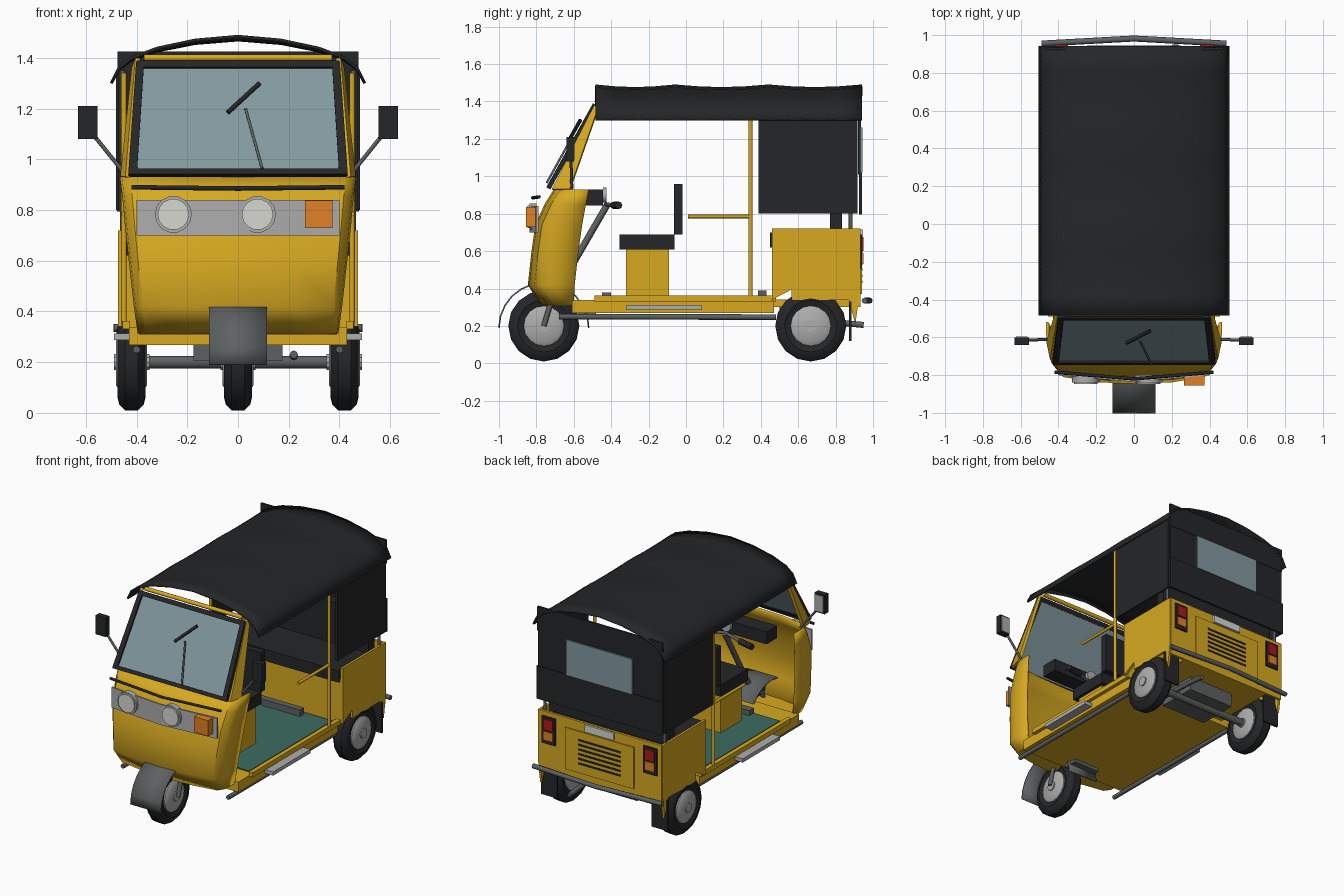
import bpy, bmesh
from math import sin, cos, pi
from mathutils import Vector, Matrix

if "Cube" in bpy.data.objects:
    bpy.data.objects.remove(bpy.data.objects["Cube"])


def mat(name, *rgb):
    m = bpy.data.materials.new(name)
    m.diffuse_color = (*rgb, 1)
    m.use_nodes = True
    m.node_tree.nodes["Principled BSDF"].inputs["Base Color"].default_value = m.diffuse_color
    return m


YEL = mat("yellow", .68, .40, .015)
BLK = mat("black", .018, .019, .021)
DRK = mat("dark_grey", .11, .12, .12)
LIT = mat("light_grey", .42, .42, .42)
LAMP = mat("lamp", .68, .68, .64)
GLS = mat("glass", .22, .32, .35)
GRN = mat("green", .045, .15, .12)
ORG = mat("orange", .75, .22, .02)
RED = mat("red", .4, .01, .01)


def finish(name, bm, m=None, mirror=False, smooth=None, thick=0):
    bmesh.ops.recalc_face_normals(bm, faces=bm.faces)
    me = bpy.data.meshes.new(name)
    bm.to_mesh(me)
    bm.free()
    ob = bpy.data.objects.new(name, me)
    bpy.context.collection.objects.link(ob)
    if m:
        me.materials.append(m)
    if smooth:
        bpy.context.view_layer.objects.active = ob
        ob.select_set(True)
        bpy.ops.object.shade_smooth_by_angle(angle=smooth)
        ob.select_set(False)
    if thick:
        s = ob.modifiers.new("thickness", "SOLIDIFY")
        s.thickness, s.offset = thick, 0
    if mirror:
        ob.modifiers.new("mirror", "MIRROR")
    return ob


def box(name, x, y, z, m=None, mirror=False):
    bm = bmesh.new()
    bmesh.ops.create_cube(bm, size=1)
    for v in bm.verts:
        v.co = [a[0] + (c + .5) * (a[1] - a[0]) for a, c in zip((x, y, z), v.co)]
    return finish(name, bm, m, mirror)


def loft(name, rows, m=None, thick=0, mirror=False, smooth=None, close=False):
    bm = bmesh.new()
    vs = [[bm.verts.new(p) for p in r] for r in rows]
    for a, b in zip(vs, vs[1:]):
        n = len(a)
        for i in range(n if close else n - 1):
            j = (i + 1) % n
            bm.faces.new((a[i], a[j], b[j], b[i]))
    if close:
        bm.faces.new(vs[0])
        bm.faces.new(vs[-1])
    return finish(name, bm, m, mirror, smooth, thick)


def tube(name, pts, r, m=None, mirror=False, n=8):
    pts = [Vector(p) for p in pts]
    rows = []
    for i, p in enumerate(pts):
        d = (pts[min(i + 1, len(pts) - 1)] - pts[max(i - 1, 0)]).normalized()
        q = d.to_track_quat('Z', 'Y')
        rows.append([p + q @ Vector((r * cos(2 * pi * k / n), r * sin(2 * pi * k / n), 0)) for k in range(n)])
    return loft(name, rows, m, mirror=mirror, smooth=.8, close=True)


def lathe(name, prof, c, m=None, mirror=False, n=16):
    # revolve (offset, radius) profile about the x axis
    rows = [[(c[0] + o, c[1] + r * cos(2 * pi * k / n), c[2] + r * sin(2 * pi * k / n)) for k in range(n)]
            for o, r in prof]
    return loft(name, rows, m, mirror=mirror, smooth=.6, close=True)


def plate(name, pts, m, thick, mirror=False):
    bm = bmesh.new()
    bm.faces.new([bm.verts.new(p) for p in pts])
    return finish(name, bm, m, mirror, thick=thick)


# wheels, fork, axle
for nm, c, mir in (("front", (0, -.76, .2), False), ("rear", (.42, .667, .2), True)):
    lathe(nm + "_tyre", [(-.04, .105), (-.055, .14), (-.048, .168), (-.025, .19),
                         (.025, .19), (.048, .168), (.055, .14), (.04, .105)], c, BLK, mir)
    lathe(nm + "_hub", [(-.062, .09), (-.05, .108), (.05, .108), (.062, .09)], c, LIT, mir)
    lathe(nm + "_hub_cap", [(-.07, .033), (.07, .033)], c, LIT, mir, 10)
tube("fork", [(.078, -.76, .2), (.078, -.70, .40)], .014, DRK, True)
tube("rear_axle", [(-.4, .667, .2), (.4, .667, .2)], .025, DRK)
arc = [i * pi / 12 for i in range(13)]
loft("front_fender", [[(x, -.76 - .24 * cos(a), .19 + .24 * sin(a)) for a in arc] for x in (-.115, .115)],
     DRK, .008, smooth=.6)

# front shell: U-shaped sections lofted upward
rows = []
for z, w, yf, yb in ((.315, .39, -.77, -.60), (.42, .405, -.84, -.595), (.60, .425, -.82, -.575),
                     (.74, .44, -.80, -.555), (.85, .45, -.75, -.535), (.93, .46, -.70, -.52)):
    h = [(w, yb), (w, yf + .12), (.985 * w, yf + .07), (.92 * w, yf + .035), (.5 * w, yf + .008)]
    rows.append([(x, y, z) for x, y in h] + [(0, yf, z)] + [(-x, y, z) for x, y in reversed(h)])
loft("front_shell", rows, YEL, .012, smooth=.7)
plate("shell_bottom", rows[0], YEL, .01)

# front trim, lamps
tube("front_trim", [(-.42, -.785, .89), (0, -.82, .885), (.42, -.785, .89)], .009, BLK)
loft("lamp_panel", [[(-.4, -.795, z), (0, -.83, z), (.4, -.795, z)] for z in (.70, .84)], LIT, .012)
for nm, x in (("left", -.255), ("right", .077)):
    for part, r, y0, y1, m in (("rim", .073, -.80, -.838, LIT), ("lens", .062, -.83, -.847, LAMP)):
        tube(f"{nm}_headlamp_{part}", [(x, y0, .783), (x, y1, .783)], r, m, n=14)
box("front_indicator", (.265, .372), (-.855, -.80), (.73, .837), ORG)

# windscreen, its frame and pillars
def ws(x, t, off=0):
    # point on the sloping screen; t runs from bottom to top
    return (x * (.42 - .03 * t), -.73 + .245 * t - off, .94 + .44 * t)


plate("windscreen", [ws(-1, 0), ws(1, 0), ws(1, 1), ws(-1, 1)], GLS, .008)
for nm, a, b, c, d in (("bottom", (-1.02, -.01), (1.02, -.01), (1.02, .04), (-1.02, .04)),
                       ("top", (-1.02, .95), (1.02, .95), (1.02, 1.01), (-1.02, 1.01)),
                       ("left", (-1.03, 0), (-.95, 0), (-.95, 1), (-1.03, 1)),
                       ("right", (.95, 0), (1.03, 0), (1.03, 1), (.95, 1))):
    plate("screen_frame_" + nm, [ws(x, t, .004) for x, t in (a, b, c, d)], BLK, .025)
plate("screen_pillar", [(.435, -.715, .93), (.455, -.62, .93), (.41, -.47, 1.36), (.395, -.475, 1.40)],
      YEL, .02, True)
tube("screen_header", [(-.37, -.475, 1.40), (.37, -.475, 1.40)], .014, YEL)
tube("wiper_arm", [(.095, -.745, .965), (.03, -.615, 1.20)], .006, DRK)
tube("wiper_blade", [(-.04, -.63, 1.185), (.085, -.565, 1.30)], .010, BLK)

# mirrors
tube("mirror_arm", [(.44, -.61, .935), (.565, -.615, 1.09)], .008, DRK, True)
box("mirror_case", (.555, .632), (-.64, -.60), (1.08, 1.21), BLK, True)
box("mirror_glass", (.563, .624), (-.601, -.596), (1.09, 1.20), LIT, True)

# dashboard and steering
box("dashboard", (-.3, .3), (-.56, -.445), (.845, .93), BLK)
tube("dial", [(0, -.445, .90), (0, -.425, .90)], .04, LIT, n=12)
tube("steering_column", [(0, -.71, .35), (0, -.42, .85)], .018, DRK)
tube("handlebar", [(-.16, -.38, .845), (0, -.43, .85), (.16, -.38, .845)], .011, DRK)
tube("handle_grip", [(.14, -.386, .845), (.25, -.36, .845)], .02, BLK, True)

# floor, sills, steps, rails
box("floor", (-.43, .43), (-.61, .47), (.268, .338), YEL)
box("floor_mat", (-.40, .40), (-.45, .45), (.336, .346), GRN)
box("sill", (.425, .455), (-.49, .46), (.33, .363), YEL, True)
box("side_step", (.43, .49), (-.32, .085), (.287, .313), LIT, True)
tube("under_rail", [(.40, -.68, .25), (.40, .48, .247)], .015, DRK, True)
box("rear_foot_plate", (-.18, .2), (.385, .43), (.346, .39), DRK)
box("pedal_plate", (-.2, .0), (-.45, -.40), (.346, .38), DRK)
box("front_mount", (-.1, .1), (-.58, -.48), (.245, .27), DRK)

# driver seat
box("driver_seat_base", (-.2, .2), (-.32, -.09), (.345, .61), YEL)
box("driver_seat_cushion", (-.22, .22), (-.355, -.062), (.61, .69), BLK)
box("driver_seat_back", (-.22, .22), (-.065, -.02), (.69, .96), BLK)

# rear body
side = [(.46, .72), (.93, .72), (.93, .38), (.905, .21), (.87, .34), (.565, .34), (.565, .395), (.46, .34)]
plate("rear_side", [(.465, y, z) for y, z in side], YEL, .016, True)
box("rear_panel", (-.468, .468), (.915, .932), (.30, .72), YEL)
box("rear_deck", (-.35, .35), (.46, .92), (.30, .34), YEL)
box("bench_front", (-.455, .455), (.465, .48), (.33, .64), YEL)
box("bench_cushion", (-.45, .45), (.45, .80), (.62, .70), BLK)
box("bench_back", (-.45, .45), (.77, .835), (.68, .98), BLK)
box("engine_box", (-.175, .175), (.50, .78), (.205, .30), DRK)
tube("exhaust", [(.22, .5, .23), (.22, .85, .215), (.22, .95, .205)], .016, DRK)
box("mud_flap", (.36, .48), (.872, .886), (.12, .33), BLK, True)

# rear details
box("engine_cover", (-.26, .26), (.93, .94), (.37, .655), YEL)
for i in range(6):
    z = .43 + i * .032
    box(f"louvre_{i + 1}", (-.16, .16), (.938, .944), (z, z + .012), BLK)
box("rear_plate", (-.11, .11), (.93, .945), (.665, .715), LAMP)
box("tail_lamp_case", (.335, .435), (.93, .942), (.505, .69), BLK, True)
box("tail_lamp_red", (.35, .42), (.94, .949), (.60, .675), RED, True)
box("tail_lamp_orange", (.35, .42), (.94, .949), (.53, .59), ORG, True)
tube("rear_bumper", [(-.49, .955, .335), (0, .982, .335), (.49, .955, .335)], .016, DRK)

# frame tubes and grab bars
tube("door_post", [(.45, .345, .36), (.45, .345, 1.34)], .011, YEL, True)
tube("grab_bar", [(.45, .01, .785), (.45, .345, .785)], .010, YEL, True)
tube("rear_post", [(.455, .88, .69), (.455, .88, 1.35)], .010, DRK, True)

# canopy roof with gentle sag between the hoops
half = [(.5, 1.30), (.47, 1.36), (.42, 1.40), (.32, 1.438), (.17, 1.47)]
sec = [(-x, z) for x, z in half] + [(0, 1.485)] + list(reversed(half))
hoops = (-.485, -.06, .44, .942)
rows = []
for a, b in zip(hoops, hoops[1:]):
    for k in range(4):
        t = k / 4
        rows.append([(x, a + (b - a) * t, z - .014 * sin(pi * t) * (z - 1.30) / .185) for x, z in sec])
rows.append([(x, hoops[-1], z) for x, z in sec])
loft("canopy_roof", rows, BLK, .012, smooth=.7)

# canvas sides and back with window
box("side_canvas", (.47, .482), (.388, .918), (.80, 1.34), BLK, True)
box("back_canvas_top", (-.475, .475), (.92, .935), (1.26, 1.425), BLK)
box("back_canvas_bottom", (-.478, .478), (.925, .94), (.795, 1.02), BLK)
box("back_canvas_middle", (.24, .472), (.92, .932), (1.01, 1.27), BLK, True)
box("back_window", (-.25, .25), (.932, .944), (1.02, 1.26), GLS)
